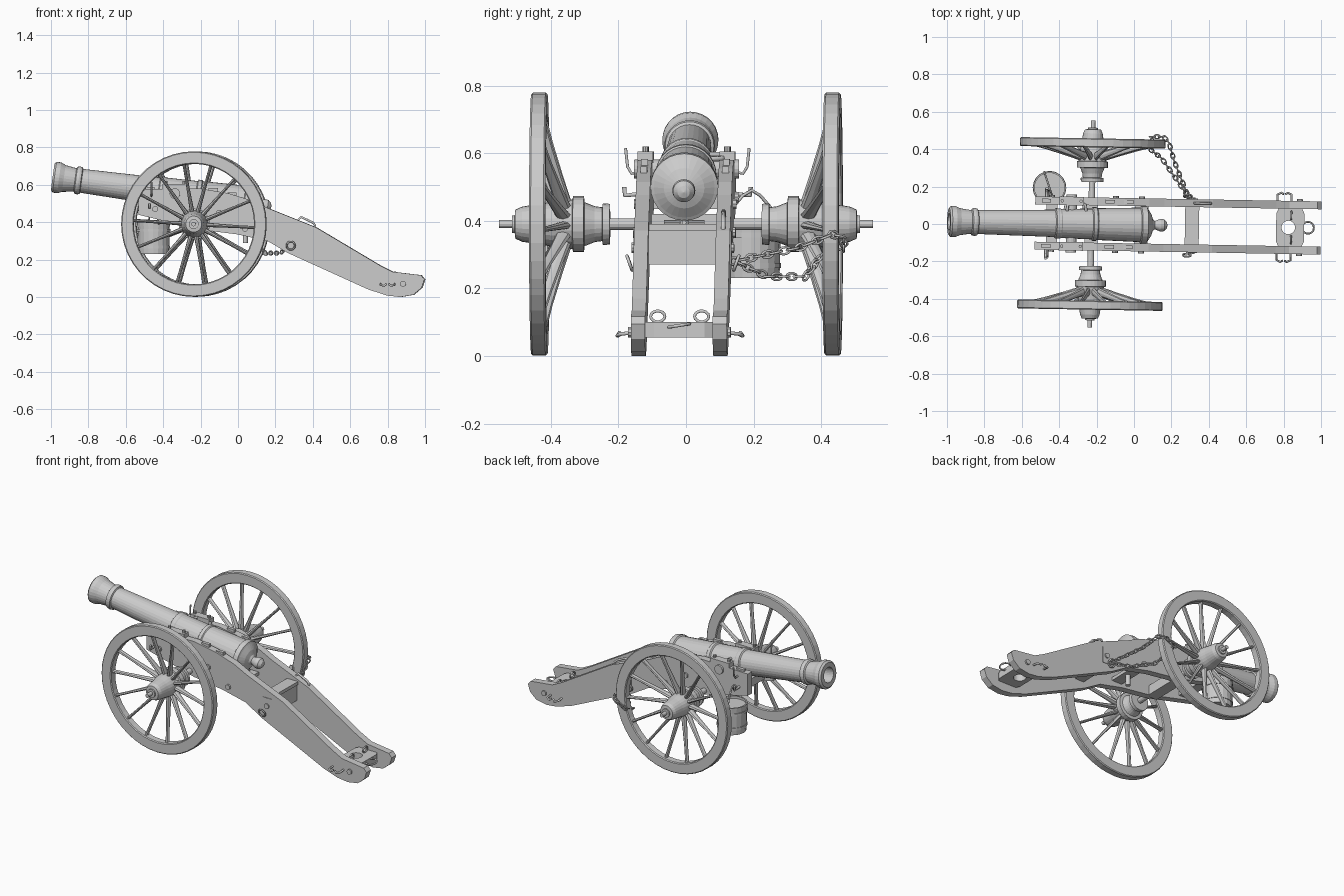
import bpy, bmesh
from math import sin, cos, pi, radians
from mathutils import Vector, Matrix

if "Cube" in bpy.data.objects:
    bpy.data.objects.remove(bpy.data.objects["Cube"])

parts = []

def finish(name, bm):
    bmesh.ops.remove_doubles(bm, verts=bm.verts, dist=1e-5)
    bmesh.ops.recalc_face_normals(bm, faces=bm.faces)
    me = bpy.data.meshes.new(name)
    bm.to_mesh(me)
    bm.free()
    ob = bpy.data.objects.new(name, me)
    bpy.context.collection.objects.link(ob)
    parts.append(ob)
    return ob

def along(start, direction):
    """Matrix that puts local z along a direction."""
    q = Vector(direction).to_track_quat('Z', 'Y')
    return Matrix.Translation(start) @ q.to_matrix().to_4x4()

def spin(bm, profile, M, n=24, closed=False):
    """Revolve (height, radius) points around local z of M."""
    rings = [[bm.verts.new(M @ Vector((r * cos(2*pi*k/n), r * sin(2*pi*k/n), h)))
              for k in range(n)] for h, r in profile]
    pairs = list(zip(rings, rings[1:])) + ([(rings[-1], rings[0])] if closed else [])
    for a, b in pairs:
        for k in range(n):
            j = (k + 1) % n
            bm.faces.new((a[k], a[j], b[j], b[k]))

def lathe(name, profile, M, n=24, closed=False):
    bm = bmesh.new()
    spin(bm, profile, M, n, closed)
    return finish(name, bm)

def rods(name, ends, r, n=12):
    """Capped cylinders between point pairs."""
    bm = bmesh.new()
    for a, b in ends:
        d = Vector(b) - Vector(a)
        spin(bm, [(0, 0), (0, r), (d.length, r), (d.length, 0)], along(a, d), n)
    return finish(name, bm)

def boxes(name, items):
    """Boxes given as (centre, size)."""
    bm = bmesh.new()
    for c, s in items:
        bmesh.ops.create_cube(bm, size=1, matrix=Matrix.Translation(c) @ Matrix.Diagonal((*s, 1)))
    return finish(name, bm)

def tubes(name, paths, r, cyclic=False):
    """Round wire along each path."""
    cu = bpy.data.curves.new(name, 'CURVE')
    cu.dimensions, cu.bevel_depth, cu.bevel_resolution, cu.use_fill_caps = '3D', r, 1, True
    for p in paths:
        sp = cu.splines.new('POLY')
        sp.points.add(len(p) - 1)
        for pt, co in zip(sp.points, p):
            pt.co = (*co, 1)
        sp.use_cyclic_u = cyclic
    ob = bpy.data.objects.new(name, cu)
    bpy.context.collection.objects.link(ob)
    parts.append(ob)
    return ob

def oval(c, u, v, n=14):
    c, u, v = Vector(c), Vector(u), Vector(v)
    return [c + u * cos(2*pi*k/n) + v * sin(2*pi*k/n) for k in range(n)]

AX, AZ = -0.228, 0.39      # axle position
CY, CT = 0.121, 0.042      # cheek offset and thickness

# barrel with bore, mouldings and knob
B = along((-0.99, 0, 0.642), (1, 0, -0.135))
lathe("barrel", [(0.3, 0), (0.3, 0.045), (0, 0.045), (0, 0.072), (0.01, 0.083), (0.035, 0.083),
      (0.06, 0.072), (0.12, 0.063), (0.125, 0.072), (0.14, 0.075), (0.152, 0.072), (0.156, 0.064),
      (0.57, 0.073), (0.575, 0.081), (0.6, 0.081), (0.605, 0.078), (0.77, 0.082), (0.775, 0.09),
      (0.795, 0.09), (0.8, 0.085), (1.03, 0.092), (1.035, 0.1), (1.065, 0.1), (1.07, 0.09),
      (1.09, 0.06), (1.1, 0.032), (1.11, 0.022), (1.122, 0.026), (1.14, 0.034), (1.16, 0.032),
      (1.175, 0.018), (1.18, 0)], B, 28)
rods("trunnions", [((-0.335, -0.155, 0.553), (-0.335, 0.155, 0.553))], 0.028, 16)
tubes("lifting_handles", [[B @ Vector((x, s*0.04, t)) for t, x in
      ((0.63, 0.068), (0.635, 0.1), (0.65, 0.112), (0.71, 0.112), (0.73, 0.1), (0.735, 0.068))]
      for s in (-1, 1)], 0.008)

# wheels with dished spokes and turned hubs
for s, side in ((1, "left"), (-1, "right")):
    W = along((AX, 0, AZ), (0, s, 0))
    lathe(side + "_wheel_rim", [(0.41, 0.327), (0.415, 0.322), (0.453, 0.322), (0.458, 0.327),
          (0.458, 0.384), (0.453, 0.389), (0.415, 0.389), (0.41, 0.384)], W, 44, True)
    lathe(side + "_hub", [(0.225, 0), (0.225, 0.06), (0.246, 0.062), (0.248, 0.05), (0.27, 0.053),
          (0.3, 0.065), (0.302, 0.083), (0.334, 0.083), (0.336, 0.074), (0.4, 0.066), (0.43, 0.06),
          (0.46, 0.056), (0.485, 0.052), (0.505, 0.043), (0.507, 0.026), (0.515, 0.026), (0.515, 0)], W, 24)
    bm = bmesh.new()
    for k in range(14):
        a = radians(9.5) + 2*pi*k/14
        u = Vector((sin(a), 0, -cos(a)))
        p = Vector((AX, s*0.358, AZ)) + u * 0.05
        q = Vector((AX, s*0.432, AZ)) + u * 0.33
        d = q - p
        wide = Matrix((u.cross((0, 1, 0)), d.cross(u.cross((0, 1, 0))).normalized(), d.normalized())).transposed()
        M = Matrix.Translation(p) @ wide.to_4x4() @ Matrix.Diagonal((0.7, 1.3, 1, 1))
        spin(bm, [(0, 0.018), (0.09, 0.014), (0.2, 0.011), (d.length, 0.012)], M, 8)
    finish(side + "_spokes", bm)
rods("axle", [((AX, -0.3, AZ), (AX, 0.3, AZ))], 0.017)
rods("axle_ends", [((AX, s*0.3, AZ), (AX, s*0.553, AZ)) for s in (-1, 1)], 0.012)
boxes("axle_bed", [((AX, 0, AZ), (0.07, 0.24, 0.06))])

# carriage cheeks and trail
side_profile = [(-0.53, 0.575), (-0.2, 0.58), (-0.05, 0.555), (0.08, 0.515), (0.16, 0.476),
    (0.42, 0.372), (0.76, 0.17), (0.83, 0.135), (0.98, 0.117), (1.0, 0.095), (0.985, 0.05),
    (0.94, 0.012), (0.87, 0), (0.8, 0.008), (0.7, 0.04), (0.27, 0.235), (0.16, 0.3),
    (0, 0.335), (-0.2, 0.36), (-0.53, 0.44)]
for s, side in ((1, "left"), (-1, "right")):
    bm = bmesh.new()
    f = bm.faces.new([bm.verts.new((x, s*CY - CT/2, z)) for x, z in side_profile])
    ext = bmesh.ops.extrude_face_region(bm, geom=[f])
    bmesh.ops.translate(bm, vec=(0, CT, 0), verts=[v for v in ext['geom'] if isinstance(v, bmesh.types.BMVert)])
    finish(side + "_cheek", bm)

# cap squares and bolts over the trunnions
boxes("cap_squares", [((-0.335, s*CY, 0.588), (0.13, 0.046, 0.034)) for s in (-1, 1)])
rods("cap_bolts", [((x, s*CY, 0.57), (x, s*CY, 0.62)) for s in (-1, 1) for x in (-0.385, -0.285)], 0.009, 8)
boxes("top_straps", [((x, s*CY, z), (0.05, 0.02, 0.03)) for s in (-1, 1)
      for x, z in ((-0.47, 0.572), (-0.13, 0.568), (-0.03, 0.545))])

# cross pieces between the cheeks
boxes("transoms", [((0.31, 0, 0.32), (0.06, 0.29, 0.1)), ((-0.44, 0, 0.46), (0.06, 0.21, 0.05)),
                   ((0.04, 0, 0.365), (0.07, 0.21, 0.02))])
boxes("transom_cap", [((0.31, 0, 0.38), (0.075, 0.215, 0.02))])
rods("elevating_screw", [((0.04, 0, 0.29), (0.04, 0, 0.42))], 0.014)
rods("screw_handles", [((0.04, -0.06, 0.395), (0.04, 0.06, 0.395)), ((-0.02, 0, 0.395), (0.1, 0, 0.395))], 0.007, 8)

# trail plate with a round hole
bm = bmesh.new()
ring = oval((0.825, 0, 0.1), (0.036, 0, 0), (0, 0.036, 0), 24)
def to_edge(p):
    d = (p - Vector((0.825, 0, 0.1))) / 0.036
    m = min(0.075 / max(abs(d.x), 1e-6), 0.105 / max(abs(d.y), 1e-6))
    return Vector((0.835 + d.x * m, d.y * m, 0.1))
loops = [[bm.verts.new((p.x, p.y, z)) for p in pts] for z, pts in
         ((0.1, ring), (0.1, [to_edge(p) for p in ring]), (0.055, [to_edge(p) for p in ring]), (0.055, ring))]
for a, b in zip(loops, loops[1:] + loops[:1]):
    for k in range(24):
        bm.faces.new((a[k], a[k-1], b[k-1], b[k]))
finish("trail_plate", bm)

# rings, hooks and handles
tubes("trail_rings", [oval((0.84, s*0.065, 0.117), (0, 0.021, 0), (0, 0, 0.016)) for s in (-1, 1)]
      + [oval((0.93, 0, 0.09), (0.032, 0, 0), (0, 0.032, 0.005))], 0.005, True)
tubes("trail_hooks", [[(x, s*0.13, 0.07), (x, s*0.175, 0.065), (x + d, s*0.185, 0.06), (x + 1.6*d, s*0.178, 0.07)]
      for s in (-1, 1) for x, d in ((0.765, 0.02), (0.84, -0.02))], 0.006)
bolts = [(0.885, 0.07), (0.31, 0.32), (-0.1, 0.45), (0.04, 0.365), (-0.44, 0.47)]
rods("side_bolts", [((x, s*0.138, z), (x, s*0.152, z)) for s in (-1, 1) for x, z in bolts], 0.016, 10)
tubes("side_rings", [oval((0.285, s*0.158, 0.275), (0.022, 0, 0), (0, s*0.008, 0.022)) for s in (-1, 1)], 0.005, True)
tubes("trail_handle", [[(0.325, CY, 0.39), (0.31, CY, 0.402), (0.335, CY, 0.428), (0.395, CY, 0.4),
      (0.41, CY, 0.385), (0.405, CY, 0.365)]], 0.007)
tubes("tool_hooks", [[(-0.46, s*0.138, 0.545), (-0.46, s*0.165, 0.54), (-0.46, s*0.177, 0.56), (-0.46, s*0.183, 0.615)]
      for s in (-1, 1)], 0.005)
tubes("tool_pegs", [[(-0.47, s*0.138, 0.48), (-0.47, s*0.185, 0.475), (-0.47, s*0.187, 0.5)] for s in (-1, 1)], 0.008)

# water bucket hanging beside the left cheek
K = along((-0.455, 0.19, 0.23), (0, 0, 1))
lathe("bucket", [(0, 0), (0, 0.082), (0.03, 0.084), (0.03, 0.087), (0.045, 0.087), (0.045, 0.084), (0.12, 0.086),
      (0.12, 0.09), (0.135, 0.09), (0.135, 0.086), (0.17, 0.088), (0.17, 0.08), (0.155, 0.08), (0.155, 0)], K, 20)
tubes("bucket_handle", [[(-0.455 + 0.03*c, 0.19 - 0.085*c, 0.39 + 0.1*h) for c, h in
      ((-1, 0), (-0.75, 0.4), (-0.3, 0.85), (0, 1), (0.3, 0.85), (0.75, 0.4), (1, 0))]], 0.005)

# drag chain looped around the left rim
path = [Vector(p) for p in ((0.29, 0.15, 0.28), (0.22, 0.25, 0.235), (0.14, 0.36, 0.235), (0.085, 0.4, 0.29),
        (0.09, 0.472, 0.32), (0.15, 0.474, 0.35), (0.18, 0.44, 0.36), (0.21, 0.34, 0.32), (0.29, 0.15, 0.28))]
links, gap, k = [], 0.0, 0
for a, b in zip(path, path[1:]):
    d = b - a
    t = d.normalized()
    u = t.cross((0, 0, 1)).normalized()
    while gap < d.length:
        side = u if k % 2 else u.cross(t)
        links.append(oval(a + t * gap, t * 0.019, side * 0.0105, 10))
        gap, k = gap + 0.027, k + 1
    gap -= d.length
tubes("drag_chain", links, 0.0038, True)

# the whole gun stands turned by about one degree
pivot = Vector((AX, 0, 0))
turn = Matrix.Translation(pivot) @ Matrix.Rotation(radians(-1), 4, 'Z') @ Matrix.Translation(-pivot)
for ob in parts:
    ob.matrix_world = turn
